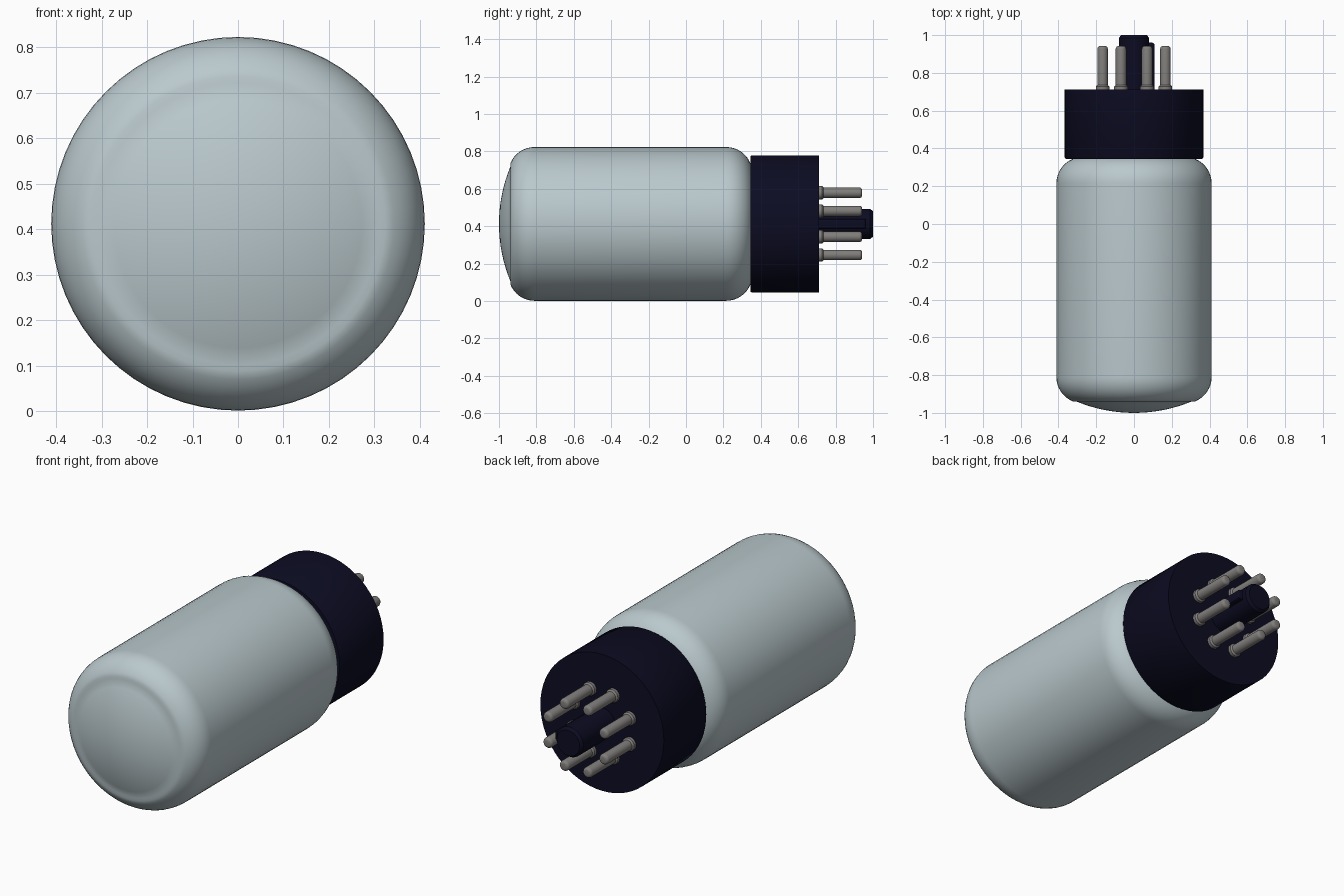
import bpy, bmesh, math
from mathutils import Matrix, Vector

if "Cube" in bpy.data.objects:
    bpy.data.objects.remove(bpy.data.objects["Cube"], do_unlink=True)

AXIS_Z = 0.412


def material(name, rgb, rough):
    m = bpy.data.materials.new(name)
    m.use_nodes = True
    m.diffuse_color = (*rgb, 1)
    bsdf = m.node_tree.nodes["Principled BSDF"]
    bsdf.inputs["Base Color"].default_value = (*rgb, 1)
    bsdf.inputs["Roughness"].default_value = rough
    return m


frosted = material("pale blue grey glass", (0.49, 0.58, 0.61), 0.4)
navy = material("dark navy plastic", (0.0035, 0.0035, 0.016), 0.5)
metal = material("grey metal", (0.22, 0.21, 0.20), 0.4)


def finish(name, bm, mat, angle=35):
    bmesh.ops.remove_doubles(bm, verts=bm.verts, dist=1e-5)
    bmesh.ops.recalc_face_normals(bm, faces=bm.faces)
    me = bpy.data.meshes.new(name)
    bm.to_mesh(me)
    bm.free()
    me.materials.append(mat)
    ob = bpy.data.objects.new(name, me)
    bpy.context.collection.objects.link(ob)
    bpy.ops.object.select_all(action='DESELECT')
    ob.select_set(True)
    bpy.context.view_layer.objects.active = ob
    bpy.ops.object.shade_smooth_by_angle(angle=math.radians(angle))
    return ob


def lathe(name, profile, mat, steps, x=0.0, z=AXIS_Z):
    """Spin a closed (radius, y) profile about an axis parallel to y."""
    bm = bmesh.new()
    verts = [bm.verts.new((x + r, y, z)) for r, y in profile]
    edges = [bm.edges.new(p) for p in zip(verts, verts[1:])]
    bmesh.ops.spin(bm, geom=verts + edges, cent=(x, 0, z), axis=(0, 1, 0),
                   angle=math.tau, steps=steps, use_duplicate=False)
    return finish(name, bm, mat)


def arc(cr, cy, rad, a0, a1, n):
    """Profile arc around (cr, cy); angle 0 points outward, 90 toward +y."""
    angles = [math.radians(a0 + (a1 - a0) * i / n) for i in range(n + 1)]
    return [(cr + rad * math.cos(a), cy + rad * math.sin(a)) for a in angles]


# Bulb: shallow dome, rounded shoulder, straight wall, rounded neck
dome_r = 0.80
dome = [(dome_r * math.sin(a), -1 + dome_r * (1 - math.cos(a)))
        for a in (math.asin(0.31 / dome_r) * i / 8 for i in range(9))]
shoulder = arc(0.272, -0.81, 0.139, -68, 0, 8)
neck = arc(0.271, 0.215, 0.14, 0, 68, 8)
lathe("glass_bulb", dome + shoulder + neck + [(0.32, 0.36), (0, 0.36)], frosted, 64)

# Base collar
lathe("base", [(0, 0.345), (0.362, 0.345), (0.367, 0.353), (0.367, 0.712), (0, 0.712)],
      navy, 64)

# Central locating post with a keying rib on the left
lathe("locating_post", [(0, 0.70), (0.08, 0.70), (0.08, 0.985), (0.068, 1.0), (0, 1.0)],
      navy, 32)
bm = bmesh.new()
bmesh.ops.create_cube(bm, size=1, matrix=Matrix.Translation((0.077, 0.83, AXIS_Z))
                      @ Matrix.Diagonal((0.064, 0.26, 0.05, 1)))
bmesh.ops.bevel(bm, geom=[e for e in bm.edges if all(v.co.x > 0.1 for v in e.verts)],
                offset=0.012, segments=3, affect='EDGES', profile=0.5)
finish("key_rib", bm, navy)

# Ring of eight contact pins, each with a small flange and rounded tip
pin = [(0, 0.70), (0.036, 0.70), (0.036, 0.728), (0.028, 0.736)]
pin += arc(0.013, 0.927, 0.015, 0, 90, 4) + [(0, 0.942)]
pin[4:4] = [(0.028, 0.75)]
for i in range(8):
    a = math.tau * (i + 0.5) / 8
    lathe(f"pin_{i + 1}", pin, metal, 20,
          x=0.18 * math.cos(a), z=AXIS_Z + 0.18 * math.sin(a))
